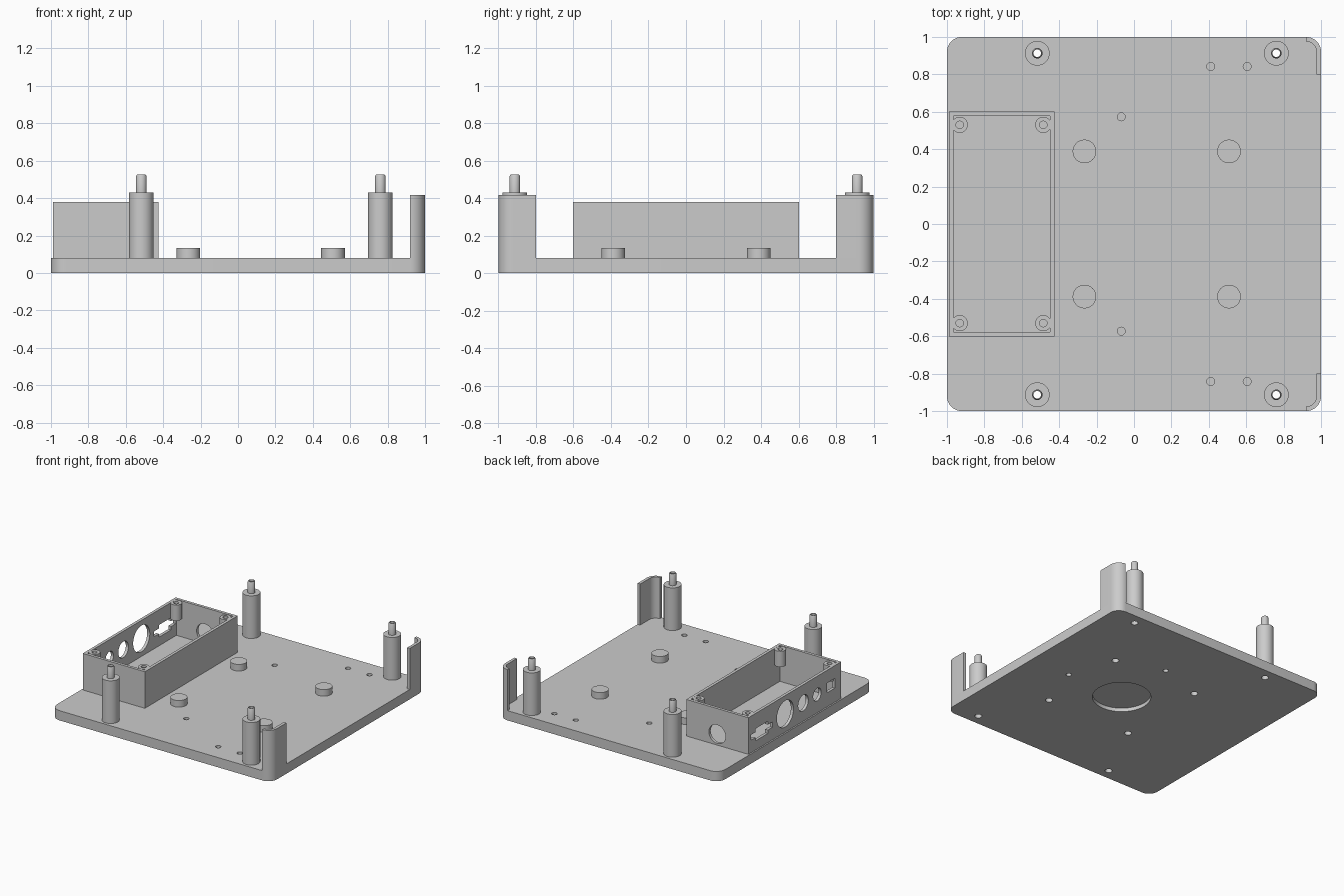
import bpy, bmesh, math
from mathutils import Matrix, Vector

if "Cube" in bpy.data.objects:
    bpy.data.objects.remove(bpy.data.objects["Cube"])

grey = bpy.data.materials.new("plain grey")
grey.use_nodes = True
COLOUR = (0.6, 0.6, 0.6, 1)
grey.diffuse_color = COLOUR
grey.node_tree.nodes["Principled BSDF"].inputs["Base Color"].default_value = COLOUR


def make(name, bm):
    bmesh.ops.recalc_face_normals(bm, faces=bm.faces)
    mesh = bpy.data.meshes.new(name)
    bm.to_mesh(mesh)
    bm.free()
    mesh.materials.append(grey)
    ob = bpy.data.objects.new(name, mesh)
    bpy.context.collection.objects.link(ob)
    return ob


def add_prism(bm, outline, z0, z1):
    face = bm.faces.new([bm.verts.new((x, y, z0)) for x, y in outline])
    top = bmesh.ops.extrude_face_region(bm, geom=[face], use_keep_orig=True)["geom"]
    moved = [v for v in top if isinstance(v, bmesh.types.BMVert)]
    bmesh.ops.translate(bm, verts=moved, vec=(0, 0, z1 - z0))


def add_box(bm, lo, hi):
    lo, hi = Vector(lo), Vector(hi)
    size = Matrix.Diagonal((*(hi - lo), 1))
    bmesh.ops.create_cube(bm, size=1, matrix=Matrix.Translation((lo + hi) / 2) @ size)


def add_rod(bm, centre, r, depth, axis="Z"):
    turn = {"Z": Matrix(), "X": Matrix.Rotation(math.pi / 2, 4, "Y"),
            "Y": Matrix.Rotation(math.pi / 2, 4, "X")}[axis]
    bmesh.ops.create_cone(bm, cap_ends=True, segments=40, radius1=r, radius2=r,
                          depth=depth, matrix=Matrix.Translation(centre) @ turn)


def add_hole(bm, x, y, r, z0, z1):
    add_rod(bm, (x, y, (z0 + z1) / 2), r, z1 - z0)


def arc(cx, cy, r, a0, a1, n=10):
    angles = [math.radians(a0 + (a1 - a0) * i / n) for i in range(n + 1)]
    return [(cx + r * math.cos(a), cy + r * math.sin(a)) for a in angles]


def lathe(name, x, y, profile, closed, steps=40):
    """Turn (radius, z) points about the vertical line through x, y."""
    bm = bmesh.new()
    verts = [bm.verts.new((x + r, y, z)) for r, z in profile]
    edges = [bm.edges.new(pair) for pair in zip(verts, verts[1:])]
    if closed:
        edges.append(bm.edges.new((verts[-1], verts[0])))
    bmesh.ops.spin(bm, geom=verts + edges, cent=(x, y, 0), axis=(0, 0, 1),
                   angle=math.tau, steps=steps)
    bmesh.ops.remove_doubles(bm, verts=bm.verts, dist=1e-5)
    return smooth(make(name, bm))


def smooth(ob):
    bpy.ops.object.select_all(action="DESELECT")
    bpy.context.view_layer.objects.active = ob
    ob.select_set(True)
    bpy.ops.object.shade_smooth_by_angle(angle=math.radians(35))
    return ob


def cut(ob, bm):
    cutter = make("cutter", bm)
    cutter.hide_render = True
    mod = ob.modifiers.new("cut", "BOOLEAN")
    mod.operation, mod.solver, mod.object = "DIFFERENCE", "EXACT", cutter
    mod.use_self = True
    bpy.context.view_layer.objects.active = ob
    bpy.ops.object.modifier_apply(modifier=mod.name)
    bpy.data.objects.remove(cutter)
    return smooth(ob)


T = 0.08                                   # plate thickness
POSTS = [(x, s * 0.913) for x in (-0.517, 0.761) for s in (-1, 1)]
PADS = [(x, s * 0.388) for x in (-0.265, 0.508) for s in (-1, 1)]

# Base plate with rounded corners
outline = []
for i, (sx, sy) in enumerate([(1, 1), (-1, 1), (-1, -1), (1, -1)]):
    outline += arc(sx * 0.92, sy * 0.92, 0.08, i * 90, i * 90 + 90)
bm = bmesh.new()
add_prism(bm, outline, 0, T)
plate = make("base_plate", bm)

# Screw holes, blind pilot holes and the round recess underneath
holes = bmesh.new()
for x, y in POSTS + PADS:
    add_hole(holes, x, y, 0.027, -0.1, 0.2)
for s in (-1, 1):
    for x, y in [(-0.068, 0.573), (0.41, 0.842), (0.605, 0.842)]:
        add_hole(holes, x, s * y, 0.021, 0.04, 0.2)
for x, y in [(0.121, 0.515), (0.64, 0)]:
    add_hole(holes, x, y, 0.021, -0.1, 0.045)
add_hole(holes, 0.121, 0, 0.22, -0.1, 0.03)
cut(plate, holes)

# Tall corner posts with hollow pins
for x, y in POSTS:
    lathe("corner_post", x, y, [(0.027, T), (0.066, T), (0.066, 0.43), (0.028, 0.43),
          (0.028, 0.517), (0.023, 0.525), (0.02, 0.525), (0.02, 0.4), (0.027, 0.4)], True)

# Short round pads, hollow from below
for x, y in PADS:
    lathe("support_pad", x, y, [(0.027, T), (0.063, T), (0.063, 0.134), (0, 0.134),
          (0, 0.115), (0.027, 0.115)], True)

# Curved guards on the two +x corners
for s in (-1, 1):
    bm = bmesh.new()
    shape = [(1, 0.8)] + arc(0.92, 0.92, 0.08, 0, 90) + arc(0.92, 0.92, 0.056, 90, 0)
    shape.append((0.976, 0.8))
    add_prism(bm, [(x, s * y) for x, y in shape], T, 0.417)
    smooth(make("corner_guard", bm))

# Open connector box
X0, X1, Y, Z = -0.988, -0.424, 0.602, 0.38
bm = bmesh.new()
add_box(bm, (X0, -Y, T), (X1, Y, Z))
box = make("connector_box", bm)
bm = bmesh.new()
add_box(bm, (X0 + 0.024, 0.024 - Y, T + 0.004), (X1 - 0.024, Y - 0.024, Z + 0.1))
cut(box, bm)

# Round, square and stepped sockets in its outer walls
ports = bmesh.new()
for y, r in [(0.125, 0.108), (-0.11, 0.066), (-0.29, 0.052)]:
    add_rod(ports, (X0, y, 0.23), r, 0.1, "X")
add_rod(ports, (-0.705, Y, 0.17), 0.076, 0.1, "Y")
for y, z, w, h in [(-0.47, 0.235, 0.05, 0.04), (0.43, 0.205, 0.14, 0.022),
                   (0.43, 0.205, 0.08, 0.05)]:
    add_box(ports, (X0 - 0.05, y - w, z - h), (X0 + 0.05, y + w, z + h))
cut(box, ports)

# Lid screw bosses hanging in the box corners
for x in (-0.932, -0.485):
    for s in (-1, 1):
        lathe("lid_boss", x, s * 0.53, [(0, 0.25), (0.043, 0.25), (0.043, Z - 0.001),
              (0.02, Z - 0.001), (0.02, 0.29), (0, 0.29)], False)
